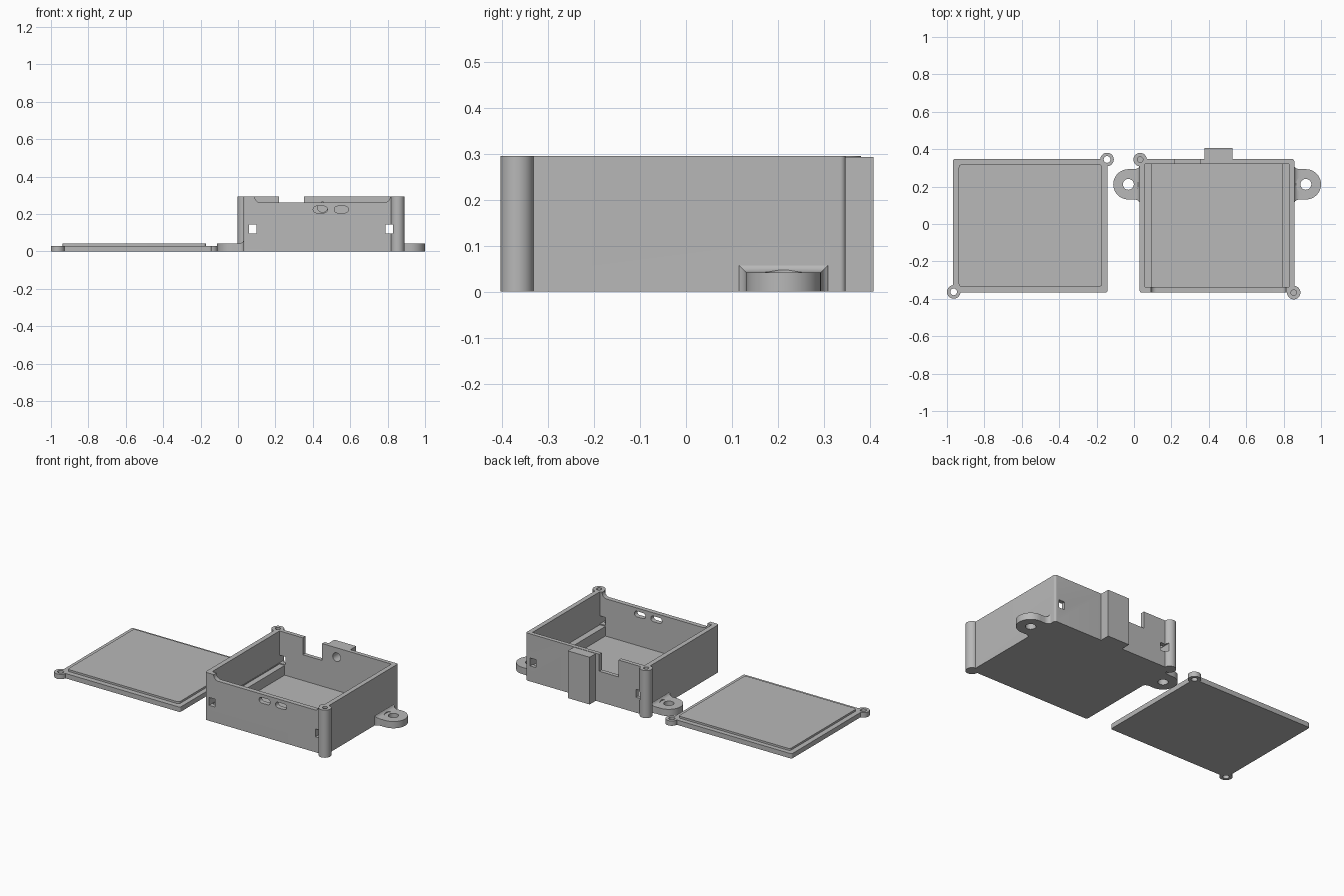
import bpy, bmesh, math
from mathutils import Matrix

if "Cube" in bpy.data.objects:
    bpy.data.objects.remove(bpy.data.objects["Cube"])

grey = bpy.data.materials.new("plain_grey")
grey.diffuse_color = (0.48, 0.48, 0.48, 1)
grey.use_nodes = True
grey.node_tree.nodes["Principled BSDF"].inputs["Base Color"].default_value = grey.diffuse_color


def add(name, bm):
    bmesh.ops.recalc_face_normals(bm, faces=bm.faces)
    me = bpy.data.meshes.new(name)
    bm.to_mesh(me)
    bm.free()
    me.materials.append(grey)
    ob = bpy.data.objects.new(name, me)
    bpy.context.collection.objects.link(ob)
    return ob


def slab(name, x0, x1, y0, y1, z0, z1, r=0.0, axis='Z'):
    """Box whose edges along one axis are rounded by r."""
    bm = bmesh.new()
    bmesh.ops.create_cube(bm, size=1)
    for v in bm.verts:
        v.co.x = x1 if v.co.x > 0 else x0
        v.co.y = y1 if v.co.y > 0 else y0
        v.co.z = z1 if v.co.z > 0 else z0
    if r:
        k = 'XYZ'.index(axis)
        edges = [e for e in bm.edges if abs(e.verts[0].co[k] - e.verts[1].co[k]) > 1e-5]
        bmesh.ops.bevel(bm, geom=edges, offset=r, segments=8, profile=0.5, affect='EDGES')
    return add(name, bm)


def rod(name, x, y, z0, z1, r, n=40):
    bm = bmesh.new()
    bmesh.ops.create_cone(bm, cap_ends=True, segments=n, radius1=r, radius2=r, depth=z1 - z0,
                          matrix=Matrix.Translation((x, y, (z0 + z1) / 2)))
    return add(name, bm)


def combine(target, tool, op):
    """Boolean with a temporary part, which is then removed."""
    mod = target.modifiers.new("bool", 'BOOLEAN')
    mod.operation, mod.solver, mod.object = op, 'EXACT', tool
    bpy.context.view_layer.objects.active = target
    bpy.ops.object.modifier_apply(modifier=mod.name)
    bpy.data.objects.remove(tool, do_unlink=True)


def flare(name, wall_x, side, yc):
    """Concave fillet where a mounting ear meets the wall."""
    bm = bmesh.new()
    rings = []
    n = 6
    for i in range(n + 1):
        a = math.pi / 2 * i / n
        d = 0.03 * (1 - math.cos(a))          # distance out from the wall
        g = 0.02 * (1 - math.sin(a))          # extra width and height
        if i == 0:
            d = -0.01
        x = wall_x + side * d
        w, h = 0.081 + g, 0.042 + g
        rings.append([bm.verts.new(p) for p in
                      ((x, yc - w, 0), (x, yc + w, 0), (x, yc + w, h), (x, yc - w, h))])
    for a, b in zip(rings, rings[1:]):
        for j in range(4):
            k = (j + 1) % 4
            bm.faces.new((a[j], a[k], b[k], b[j]))
    bm.faces.new(rings[0])
    bm.faces.new(rings[-1])
    return add(name, bm)


# --- Enclosure: outer shell -------------------------------------------------
X0, X1, Y0, Y1, H = 0.03, 0.857, -0.367, 0.347, 0.295
box = slab("enclosure", X0, X1, Y0, Y1, 0, H, 0.012)
posts = ((X0 + 0.003, Y1 - 0.003), (X1 - 0.003, Y0 - 0.003 + 0.003))
for x, y in posts:
    combine(box, rod("post", x, y, 0, H, 0.036), 'UNION')
combine(box, slab("rear_block", 0.377, 0.527, 0.33, 0.407, 0, 0.293), 'UNION')

# mounting ears on both sides
EAR_Y = 0.212
for wall, cx, side in ((X0, -0.03, -1), (X1, 0.919, 1)):
    combine(box, rod("ear_tip", cx, EAR_Y, 0, 0.042, 0.081, 48), 'UNION')
    xa, xb = sorted((cx, wall - side * 0.01))
    combine(box, slab("ear_neck", xa, xb, EAR_Y - 0.081, EAR_Y + 0.081, 0, 0.042), 'UNION')
    combine(box, flare("ear_fillet", wall, side, EAR_Y), 'UNION')
    combine(box, rod("ear_hole", cx, EAR_Y, -0.05, 0.1, 0.029), 'DIFFERENCE')
    combine(box, rod("screw_head_room", cx, EAR_Y, 0.042, 0.1, 0.052), 'DIFFERENCE')

# --- Enclosure: cut-outs ----------------------------------------------------
combine(box, slab("cavity", 0.06, 0.828, -0.338, 0.322, 0.03, 0.4), 'DIFFERENCE')
for x, y in posts:
    combine(box, rod("screw_hole", x, y, 0.12, 0.4, 0.015, 24), 'DIFFERENCE')
# lowered front wall and rear notch
combine(box, slab("front_recess", 0.09, 0.813, -0.42, -0.3, 0.262, 0.4, 0.03, 'Y'), 'DIFFERENCE')
combine(box, slab("rear_notch", 0.22, 0.353, 0.3, 0.42, 0.19, 0.4), 'DIFFERENCE')
# square windows through the front and back walls
for xa, xb in ((0.058, 0.1), (0.788, 0.828)):
    combine(box, slab("window", xa, xb, -0.45, 0.45, 0.096, 0.145), 'DIFFERENCE')
# rounded slots in the front wall
for x in (0.44, 0.553):
    combine(box, slab("slot", x - 0.038, x + 0.038, -0.42, -0.3, 0.207, 0.242, 0.017, 'Y'), 'DIFFERENCE')
# blind round hole into the rear block
hole = rod("sensor_hole", 0, 0, -0.04, 0.04, 0.027, 32)
hole.data.transform(Matrix.Translation((0.452, 0.345, 0.237)) @ Matrix.Rotation(math.pi / 2, 4, 'X'))
combine(box, hole, 'DIFFERENCE')

# inner rails along the side walls
rails = [slab("left_rail", 0.055, 0.095, -0.343, 0.327, 0.025, 0.09),
         slab("right_rail", 0.79, 0.833, -0.343, 0.327, 0.025, 0.09)]

# --- Lid --------------------------------------------------------------------
lid = slab("lid", -0.969, -0.141, -0.367, 0.347, 0, 0.03, 0.012)
lid_ears = ((-0.964, -0.363), (-0.144, 0.345))
for x, y in lid_ears:
    combine(lid, rod("lid_ear", x, y, 0, 0.03, 0.036), 'UNION')
combine(lid, slab("raised_panel", -0.937, -0.171, -0.335, 0.318, 0.02, 0.042, 0.015), 'UNION')
for x, y in lid_ears:
    combine(lid, rod("lid_hole", x, y, -0.05, 0.1, 0.018, 24), 'DIFFERENCE')

# smooth the curved walls, keep corners crisp
for ob in bpy.context.view_layer.objects:
    ob.select_set(True)
bpy.context.view_layer.objects.active = box
bpy.ops.object.shade_smooth_by_angle(angle=math.radians(30))
